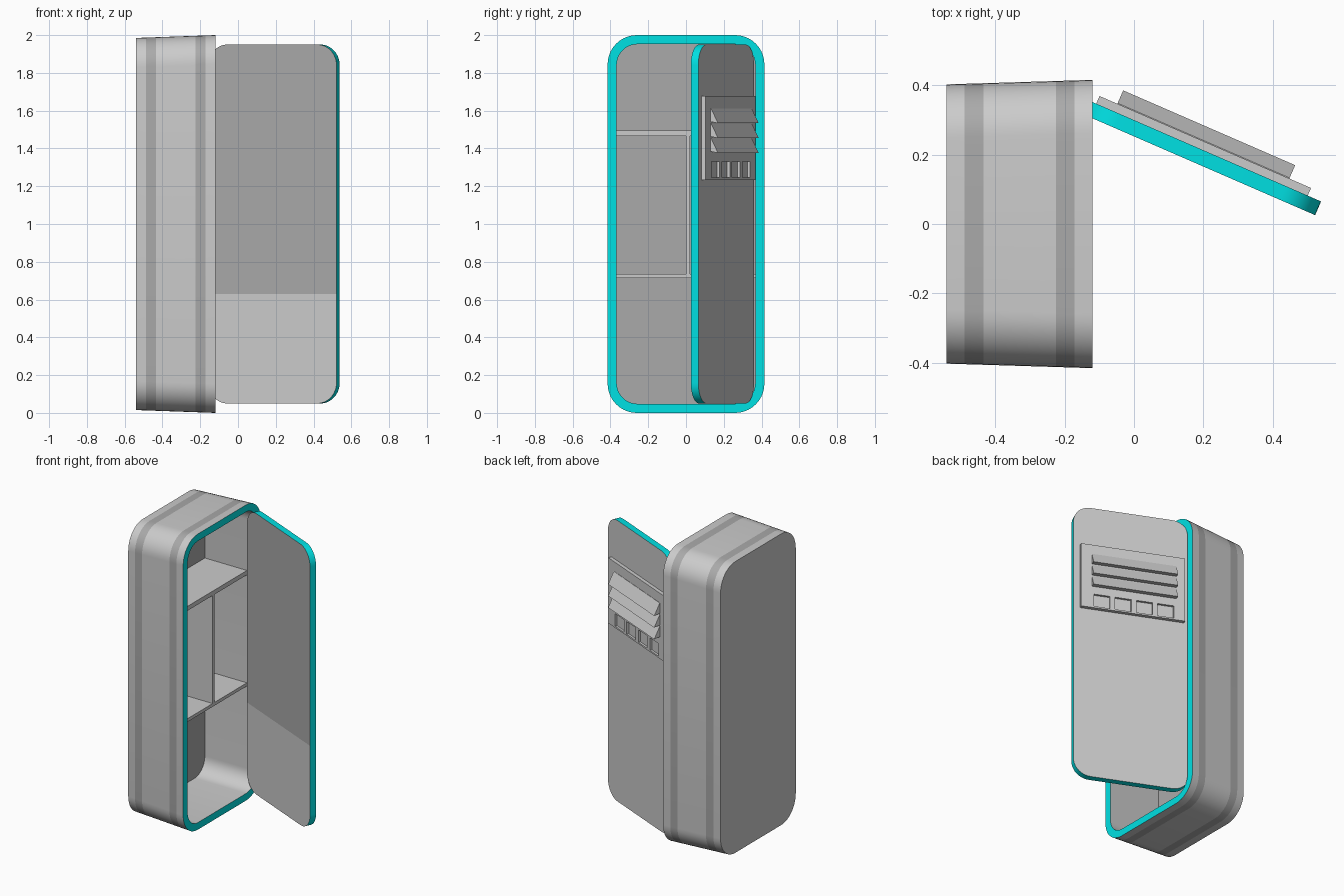
import bpy, bmesh, math
from mathutils import Matrix, Vector

if "Cube" in bpy.data.objects:
    bpy.data.objects.remove(bpy.data.objects["Cube"])


def material(name, c):
    m = bpy.data.materials.new(name)
    m.diffuse_color = (*c, 1)
    m.use_nodes = True
    m.node_tree.nodes["Principled BSDF"].inputs["Base Color"].default_value = m.diffuse_color
    return m


GREY = material("light_grey", (0.8, 0.8, 0.8))
DARK = material("dark_grey", (0.4, 0.4, 0.4))
CYAN = material("cyan_trim", (0.0, 0.75, 0.77))


def finish(name, bm, mats=(), matrix=Matrix(), smooth=False):
    bmesh.ops.recalc_face_normals(bm, faces=bm.faces)
    me = bpy.data.meshes.new(name)
    bm.to_mesh(me)
    bm.free()
    for m in mats:
        me.materials.append(m)
    ob = bpy.data.objects.new(name, me)
    bpy.context.collection.objects.link(ob)
    ob.matrix_world = matrix
    if smooth:
        bpy.ops.object.select_all(action='DESELECT')
        ob.select_set(True)
        bpy.context.view_layer.objects.active = ob
        bpy.ops.object.shade_smooth_by_angle(angle=math.radians(30))
    return ob


def ring(bm, x, cy, hy, hz, r, seg=10):
    """Rounded rectangle in the yz plane, centred on z = 1."""
    vs = []
    for k, (sy, sz) in enumerate([(1, 1), (-1, 1), (-1, -1), (1, -1)]):
        for i in range(seg + 1):
            a = (k + i / seg) * math.pi / 2
            vs.append(bm.verts.new((x, cy + sy * (hy - r) + r * math.cos(a),
                                    1 + sz * (hz - r) + r * math.sin(a))))
    return vs


def loft(bm, rings, mats, cap_mats):
    n = len(rings[0])
    for a, b, m in zip(rings, rings[1:], mats):
        for i in range(n):
            j = (i + 1) % n
            bm.faces.new((a[i], a[j], b[j], b[i])).material_index = m
    for r, m in zip((rings[0], rings[-1]), cap_mats):
        bm.faces.new(r).material_index = m


def box(name, lo, hi, matrix=Matrix()):
    lo, hi = Vector(lo), Vector(hi)
    bm = bmesh.new()
    bmesh.ops.create_cube(bm, size=1)
    for v in bm.verts:
        v.co = (lo + hi) / 2 + v.co * (hi - lo)
    return finish(name, bm, matrix=matrix)


# Hollow, slightly tapered cabinet shell with two dark bands and a cyan rim
bm = bmesh.new()
rings = []
for x in (-0.54, -0.488, -0.434, -0.225, -0.172, -0.12):
    t = (x + 0.54) / 0.42
    rings.append(ring(bm, x, 0, 0.402 + 0.013 * t, 0.985 + 0.015 * t, 0.155))
rings.append(ring(bm, -0.12, 0, 0.367, 0.952, 0.11))
rings.append(ring(bm, -0.505, 0, 0.367, 0.952, 0.11))
loft(bm, rings, [0, 1, 0, 1, 0, 2, 0], (0, 1))
finish("cabinet_shell", bm, (GREY, DARK, CYAN), smooth=True)

# Shelves and the divider between them
for i, (z0, z1) in enumerate([(0.714, 0.736), (1.466, 1.496)]):
    box(f"shelf_{i + 1}", (-0.51, -0.368, z0), (-0.19, 0.368, z1))
box("shelf_divider", (-0.51, 0.0, 0.73), (-0.19, 0.02, 1.47))

# Open door: local +x is the outward normal, local -y runs away from the hinge
DOOR = Matrix.Translation((-0.14, 0.36, 0)) @ Matrix.Rotation(math.radians(66.5), 4, 'Z')
T = 0.043
bm = bmesh.new()
loft(bm, [ring(bm, x, -0.37, 0.37, 0.95, 0.11) for x in (-T, 0)], [2], (1, 0))
bmesh.ops.bisect_plane(bm, geom=bm.verts[:] + bm.edges[:] + bm.faces[:],
                       plane_co=(0, 0, 0.63), plane_no=(0, 0, 1))
for f in bm.faces:
    if f.material_index == 1 and f.calc_center_median().z < 0.63:
        f.material_index = 0
finish("door", bm, (GREY, DARK, CYAN), DOOR, smooth=True)

# Vent plate with four square recesses
plate = box("vent_plate", (-0.002, -0.698, 1.234), (0.024, -0.034, 1.677), DOOR)
for i in range(4):
    u = 0.105 + i * 0.136
    cut = box(f"recess_cutter_{i + 1}", (0.009, -u - 0.104, 1.245), (0.05, -u, 1.33), DOOR)
    cut.hide_render = True
    cut.hide_viewport = True
    mod = plate.modifiers.new(f"recess_{i + 1}", 'BOOLEAN')
    mod.operation = 'DIFFERENCE'
    mod.solver = 'EXACT'
    mod.object = cut

# Three downward-sloping wedge louvres
for i in range(3):
    top = 1.612 - i * 0.079
    prof = [(0.022, top), (0.026, top), (0.066, top - 0.078), (0.022, top - 0.07)]
    bm = bmesh.new()
    f = bm.faces.new([bm.verts.new((n, -0.09, z)) for n, z in prof])
    ext = bmesh.ops.extrude_face_region(bm, geom=[f])["geom"]
    bmesh.ops.translate(bm, vec=(0, -0.54, 0),
                        verts=[g for g in ext if isinstance(g, bmesh.types.BMVert)])
    finish(f"louvre_{i + 1}", bm, matrix=DOOR)
